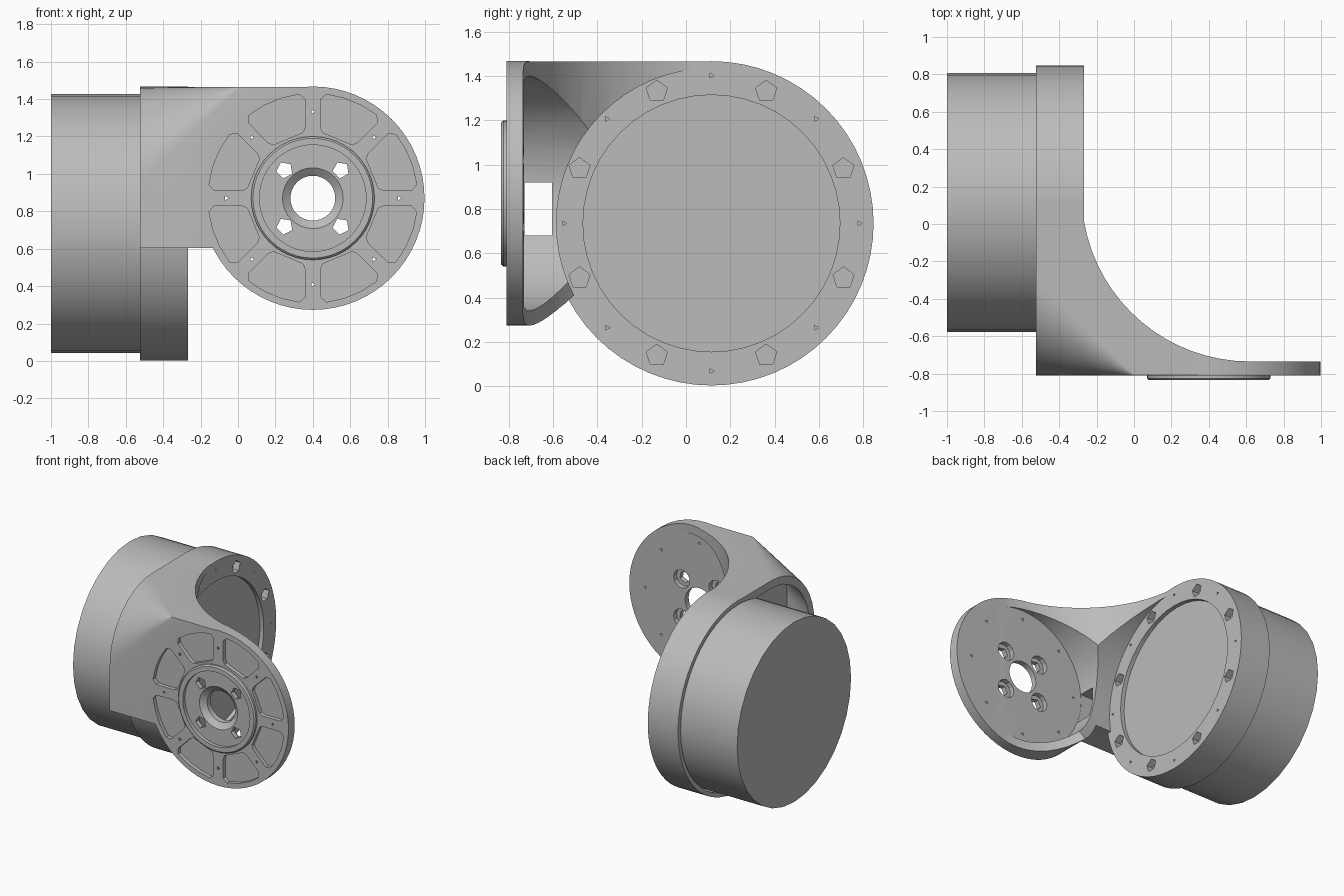
import bpy, bmesh
from math import sin, cos, pi, radians
from mathutils import Vector

cube = bpy.data.objects.get("Cube")
if cube:
    bpy.data.objects.remove(cube, do_unlink=True)

grey = bpy.data.materials.new("cast_grey")
grey.use_nodes = True
grey.diffuse_color = (0.5, 0.5, 0.5, 1)
grey.node_tree.nodes["Principled BSDF"].inputs["Base Color"].default_value = (0.5, 0.5, 0.5, 1)

MOTOR = (0.115, 0.735)   # y, z of the motor axis
PLATE = (0.40, 0.87)     # x, z of the flange axis


def polar(centre, r, deg):
    a = radians(deg)
    return (centre[0] + r * cos(a), centre[1] + r * sin(a))


def circle(centre, r, n, start=0):
    return [polar(centre, r, start + 360 * i / n) for i in range(n)]


def place(profile, axis, d):
    order = {"x": lambda u, v: (d, u, v), "y": lambda u, v: (u, d, v), "z": lambda u, v: (u, v, d)}
    return [Vector(order[axis](u, v)) for u, v in profile]


def prism(profile, axis, lo, hi):
    return [place(profile, axis, lo), place(profile, axis, hi)]


def make(name, *lofts):
    """Each loft is a list of matching rings, skinned and capped."""
    bm = bmesh.new()
    for rings in lofts:
        vs = [[bm.verts.new(p) for p in ring] for ring in rings]
        n = len(vs[0])
        for a, b in zip(vs, vs[1:]):
            for i in range(n):
                j = (i + 1) % n
                bm.faces.new((a[i], a[j], b[j], b[i]))
        bm.faces.new(vs[0][::-1])
        bm.faces.new(vs[-1])
    bmesh.ops.recalc_face_normals(bm, faces=bm.faces)
    mesh = bpy.data.meshes.new(name)
    bm.to_mesh(mesh)
    bm.free()
    mesh.materials.append(grey)
    ob = bpy.data.objects.new(name, mesh)
    bpy.context.collection.objects.link(ob)
    return ob


def combine(target, operation, *lofts):
    tool = make("tool", *lofts)
    tool.hide_render = True
    mod = target.modifiers.new("bool", "BOOLEAN")
    mod.operation, mod.solver, mod.object = operation, "EXACT", tool
    bpy.context.view_layer.objects.active = target
    bpy.ops.object.modifier_apply(modifier=mod.name)
    bpy.data.objects.remove(tool, do_unlink=True)


def corner_section(x, inset=0.0):
    """Section of the corner block; its round edge fades out towards the flange."""
    r = max(0.52 * min(1, -x / 0.525) - inset, 0.004)
    front, top, low = -0.81 + inset, 1.465 - inset, 0.605 + inset
    back = MOTOR[0]
    pts = [(back, low), (front, low)]
    pts += [polar((front + r, top - r), r, 180 - 9 * i) for i in range(11)]
    return place(pts + [(back, top)], "x", x)


# Bracket: corner block joined to the flange drum
bracket = make("elbow_bracket", [corner_section(x) for x in (-0.525, -0.4, -0.27, -0.13, 0, 0.4)])
combine(bracket, "UNION", prism(circle(PLATE, 0.597, 64), "y", -0.81, 0.1))

# Concave sweep between the two flanges
sweep = [polar((0.62, 0.165), 0.9, 180 + 5 * i) for i in range(19)]
sweep += [(1.3, -0.735), (1.3, 0.9), (-0.28, 0.9)]
combine(bracket, "DIFFERENCE", prism(sweep, "z", -0.2, 1.8))

# Hollows facing each flange
combine(bracket, "DIFFERENCE", prism(circle(PLATE, 0.53, 64), "y", -0.732, 0.9))
combine(bracket, "DIFFERENCE", prism(circle(MOTOR, 0.70, 64), "x", -0.275, 1.2))

# Motor collar and its bore
combine(bracket, "UNION", prism(circle(MOTOR, 0.732, 64), "x", -0.525, -0.268))
combine(bracket, "DIFFERENCE", prism(circle(MOTOR, 0.70, 64), "x", -0.6, -0.33))

# Cable cavity and window through the corner
cavity = [corner_section(x, 0.06) for x in (-0.6, -0.525, -0.43, -0.335)]
combine(bracket, "DIFFERENCE", cavity)
window = [(-0.73, 0.68), (-0.605, 0.68), (-0.605, 0.92), (-0.73, 0.92)]
combine(bracket, "DIFFERENCE", prism(window, "x", -0.45, 0.1))

# Raised pilot ring on the flange
pilot = [place(circle(PLATE, r, 48), "y", y) for r, y in ((0.33, -0.79), (0.33, -0.825), (0.32, -0.835))]
combine(bracket, "UNION", pilot)

# Pockets, counterbores, collar recess and collar bolt holes
half = [(5, 0.56), (15, 0.56), (18, 0.53), (16.5, 0.385), (14, 0.355)]
outline = half + [(-a, r) for a, r in reversed(half)]
recesses = [prism(circle(PLATE, 0.285, 48), "y", -0.9, -0.808),
            prism(circle(MOTOR, 0.58, 48), "x", -0.30, -0.2)]
for k in range(8):
    mid = 22.5 + 45 * k
    pocket = [polar(PLATE, r, mid + a) for a, r in outline]
    recesses.append(prism(pocket, "y", -0.9, -0.78))
    recesses.append(prism(circle(polar(MOTOR, 0.645, mid), 0.05, 5, 90), "x", -0.32, -0.2))
    recesses.append(prism(circle(polar(MOTOR, 0.667, 45 * k), 0.013, 3), "x", -0.31, -0.2))
for k in range(4):
    recesses.append(prism(circle(polar(PLATE, 0.213, 45 + 90 * k), 0.07, 12), "y", -0.77, -0.7))
combine(bracket, "DIFFERENCE", *recesses)

# Through holes: chamfered centre, four bolts, eight pins
centre = [place(circle(PLATE, r, 32), "y", y)
          for r, y in ((0.165, -0.9), (0.165, -0.81), (0.12, -0.775), (0.12, -0.6))]
holes = [centre]
for k in range(4):
    holes.append(prism(circle(polar(PLATE, 0.213, 45 + 90 * k), 0.045, 5, 45), "y", -0.9, -0.6))
for k in range(8):
    holes.append(prism(circle(polar(PLATE, 0.462, 45 * k), 0.013, 3), "y", -0.9, -0.6))
combine(bracket, "DIFFERENCE", *holes)

# Motor can
motor = make("motor_can", prism(circle(MOTOR, 0.692, 32), "x", -1.0, -0.325))

for ob in (bracket, motor):
    bpy.ops.object.select_all(action="DESELECT")
    ob.select_set(True)
    bpy.context.view_layer.objects.active = ob
    bpy.ops.object.shade_smooth_by_angle(angle=radians(25))
